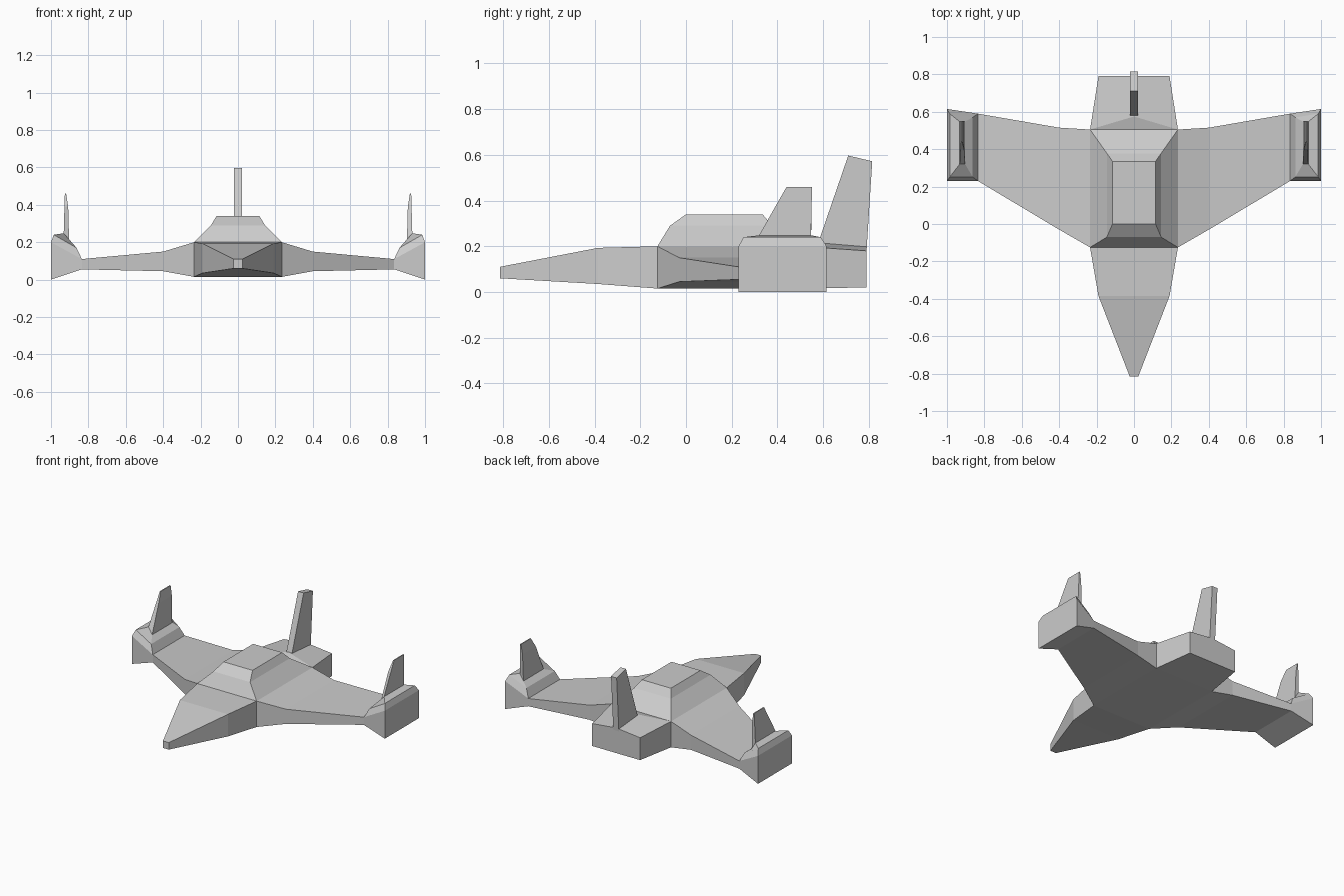
import bpy, bmesh

if "Cube" in bpy.data.objects:
    bpy.data.objects.remove(bpy.data.objects["Cube"])


def loft(bm, rings, start=False, end=False, skip=()):
    """Bridge equal-length point rings; skip holds (segment, side) pairs left open."""
    vs = [[bm.verts.new(p) for p in r] for r in rings]
    n = len(vs[0])
    for i in range(len(vs) - 1):
        for j in range(n):
            if (i, j) not in skip:
                k = (j + 1) % n
                bm.faces.new((vs[i][j], vs[i][k], vs[i + 1][k], vs[i + 1][j]))
    if start:
        bm.faces.new(vs[0])
    if end:
        bm.faces.new(vs[-1])


def finish(bm, name, mirror=False):
    bmesh.ops.remove_doubles(bm, verts=bm.verts, dist=0.0005)
    bmesh.ops.recalc_face_normals(bm, faces=bm.faces)
    me = bpy.data.meshes.new(name)
    bm.to_mesh(me)
    bm.free()
    ob = bpy.data.objects.new(name, me)
    bpy.context.collection.objects.link(ob)
    if mirror:
        ob.modifiers.new("Mirror", 'MIRROR').use_mirror_merge = False
    return ob


def rect_y(y, w, z0, z1):
    return [(-w, y, z0), (w, y, z0), (w, y, z1), (-w, y, z1)]


def rect_x(x, y0, y1, z0, z1):
    return [(x, y0, z0), (x, y1, z0), (x, y1, z1), (x, y0, z1)]


def rect_z(z, w, y0, y1):
    return [(-w, y0, z), (w, y0, z), (w, y1, z), (-w, y1, z)]


W, YF, YB, ZB, ZT = 0.235, -0.125, 0.505, 0.015, 0.2
bm = bmesh.new()

# Nose
loft(bm, [rect_y(-0.815, 0.023, 0.06, 0.11), rect_y(-0.385, 0.19, 0.035, 0.193),
          rect_y(YF, W, ZB, ZT)], start=True)

# Wings, one span from tip to tip, open where the other parts attach
half = [(1.0, 0.23, 0.615, 0.0, 0.2), (0.835, 0.23, 0.59, 0.055, 0.11),
        (0.4, -0.03, 0.515, 0.045, 0.15), (W, YF, YB, ZB, ZT)]
span = [rect_x(-s[0], *s[1:]) for s in half] + [rect_x(*s) for s in reversed(half)]
loft(bm, span, start=True, end=True, skip={(3, 1), (3, 2), (3, 3), (0, 2), (6, 2)})

# Ridged rear deck
tip = (0, 0.575, 0.218)
loft(bm, [[(-W, YB, ZB), (W, YB, ZB), (W, YB, ZT), tip, (-W, YB, ZT)],
          [(-0.19, 0.79, 0.02), (0.19, 0.79, 0.02), (0.19, 0.79, 0.18),
           (0, 0.79, 0.2), (-0.19, 0.79, 0.18)]], end=True)
bm.faces.new([bm.verts.new(p) for p in ((-W, YB, ZT), (W, YB, ZT), tip)])

# Raised cabin
loft(bm, [rect_z(ZT, W, YF, YB), rect_z(0.29, 0.145, -0.07, 0.378),
          rect_z(0.34, 0.115, 0.0, 0.335)], end=True)
finish(bm, "airframe")

# Wingtip pods growing into small fins
bm = bmesh.new()


def pod_ring(xi, xo, y0, y1, zi, zo, yi=None):
    return [(xi, y0, zi), (xo, y0, zo), (xo, y1, zo), (xi, yi or y1, zi)]


loft(bm, [pod_ring(0.835, 1.0, 0.23, 0.615, 0.11, 0.2, 0.59),
          pod_ring(0.863, 0.985, 0.252, 0.59, 0.17, 0.24, 0.57),
          pod_ring(0.903, 0.932, 0.32, 0.547, 0.2, 0.248),
          pod_ring(0.908, 0.928, 0.4, 0.55, 0.39, 0.39),
          pod_ring(0.919, 0.926, 0.44, 0.552, 0.46, 0.46)], end=True)
finish(bm, "wingtip_fins", mirror=True)

# Tall tail fin
bm = bmesh.new()
base = [(0.57, 0.19), (0.79, 0.18), (0.815, 0.572), (0.71, 0.597)]
loft(bm, [[(s * 0.022, y, z) for y, z in base] for s in (-1, 1)], start=True, end=True)
finish(bm, "tail_fin")
